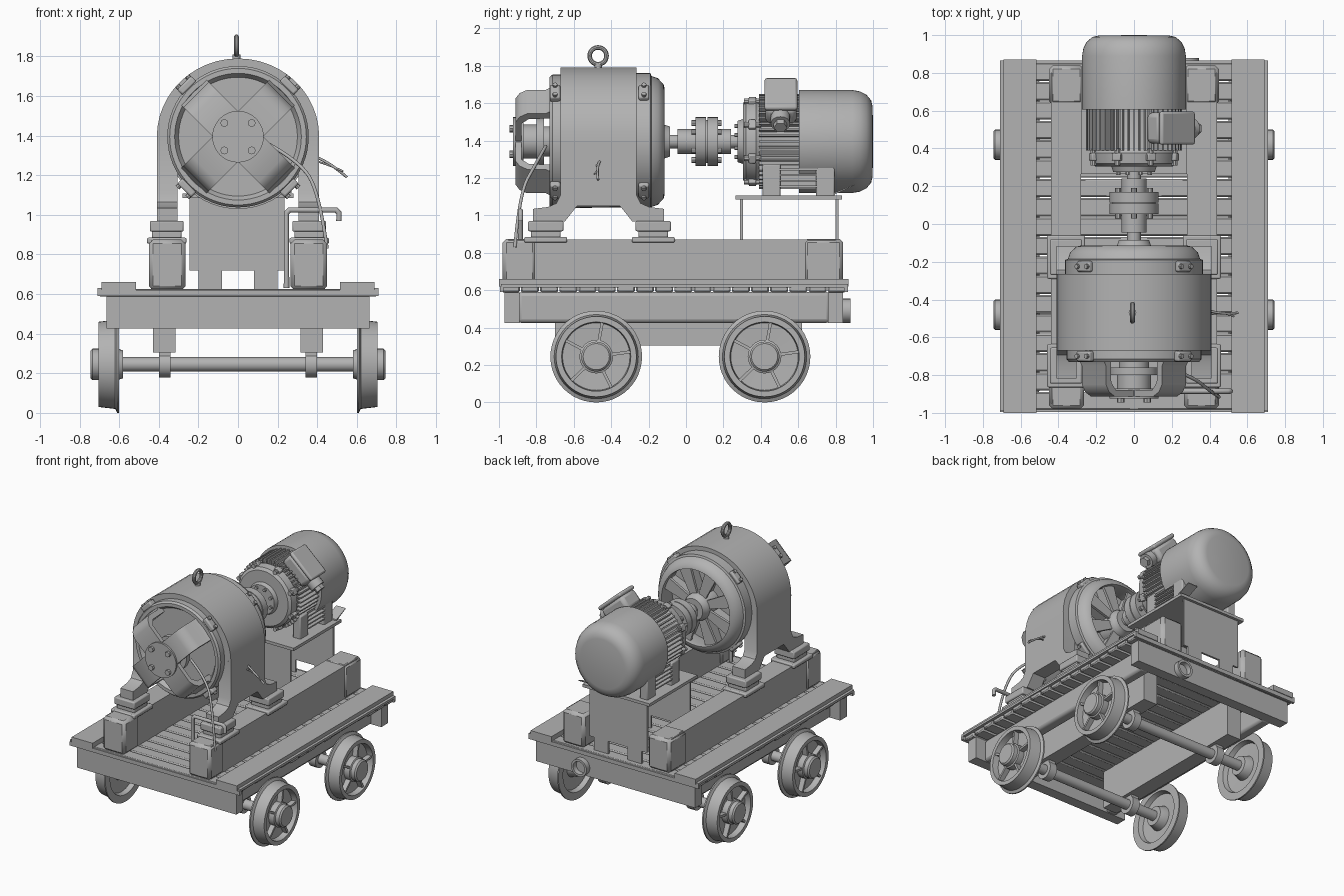
import bpy, bmesh, random
from math import sin, cos, pi, radians
from mathutils import Matrix, Vector

random.seed(4)
if "Cube" in bpy.data.objects:
    bpy.data.objects.remove(bpy.data.objects["Cube"])

GREY = (0.45, 0.45, 0.45, 1)
mat = bpy.data.materials.new("machine grey")
mat.use_nodes = True
mat.diffuse_color = GREY
mat.node_tree.nodes["Principled BSDF"].inputs["Base Color"].default_value = GREY
AX = 1.395  # height of the shaft line


def finish(name, bm, angle=None, bevel=0, segs=2):
    """Turn bm into an object; with an angle, it turns about the shaft line."""
    bmesh.ops.remove_doubles(bm, verts=bm.verts, dist=1e-5)
    bmesh.ops.recalc_face_normals(bm, faces=bm.faces)
    me = bpy.data.meshes.new(name)
    bm.to_mesh(me)
    bm.free()
    me.materials.append(mat)
    me.shade_smooth()
    me.set_sharp_from_angle(angle=radians(35))
    ob = bpy.data.objects.new(name, me)
    bpy.context.collection.objects.link(ob)
    if angle is not None:
        ob.location.z = AX
        ob.rotation_euler.y = -radians(angle)
    if bevel:
        m = ob.modifiers.new("bevel", "BEVEL")
        m.width, m.segments = bevel, segs
    return ob


def box(name, x, y, z, **kw):
    """Box from (min, max) pairs."""
    bm = bmesh.new()
    bmesh.ops.create_cube(bm, size=1)
    for v in bm.verts:
        v.co = [a + (b - a) * (c + 0.5) for (a, b), c in zip((x, y, z), v.co)]
    return finish(name, bm, **kw)


def lathe(name, profile, centre=(0, 0, AX), axis="Y", steps=48):
    """Revolve (position along axis, radius) points."""
    bm = bmesh.new()
    vs = [bm.verts.new((p, 0, r) if axis == "X" else (0, p, r)) for p, r in profile]
    edges = [bm.edges.new(e) for e in zip(vs, vs[1:])]
    bmesh.ops.spin(bm, geom=vs + edges, cent=(0, 0, 0), steps=steps, angle=2 * pi,
                   axis=(1, 0, 0) if axis == "X" else (0, 1, 0))
    bmesh.ops.translate(bm, verts=bm.verts, vec=centre)
    return finish(name, bm)


def prism(name, pts, lo, hi, plane, **kw):
    """Extrude a 2D outline along the axis missing from plane."""
    bm = bmesh.new()
    put = {"XZ": lambda p, d: (p[0], d, p[1]), "YZ": lambda p, d: (d, p[0], p[1]),
           "XY": lambda p, d: (p[0], p[1], d)}[plane]
    f = bm.faces.new([bm.verts.new(put(p, lo)) for p in pts])
    ext = bmesh.ops.extrude_face_region(bm, geom=[f])["geom"]
    move = Vector(put((0, 0), hi - lo))
    bmesh.ops.translate(bm, vec=move, verts=[v for v in ext if isinstance(v, bmesh.types.BMVert)])
    return finish(name, bm, **kw)


def rod(name, p, q, r, angle=None, sides=16):
    """Cylinder between two points."""
    p, q = Vector(p), Vector(q)
    bm = bmesh.new()
    bmesh.ops.create_cone(bm, cap_ends=True, segments=sides, radius1=r, radius2=r, depth=(q - p).length)
    turn = (q - p).to_track_quat("Z", "Y").to_matrix().to_4x4()
    bmesh.ops.transform(bm, matrix=Matrix.Translation((p + q) / 2) @ turn, verts=bm.verts)
    return finish(name, bm, angle)


def tube(name, pts, r, kind="POLY"):
    cu = bpy.data.curves.new(name, "CURVE")
    cu.dimensions, cu.bevel_depth, cu.bevel_resolution, cu.use_fill_caps = "3D", r, 2, True
    cu.resolution_u = 8
    sp = cu.splines.new(kind)
    sp.points.add(len(pts) - 1)
    for pt, co in zip(sp.points, pts):
        pt.co = (*co, 1)
    if kind == "NURBS":
        sp.order_u, sp.use_endpoint_u = 3, True
    cu.materials.append(mat)
    ob = bpy.data.objects.new(name, cu)
    bpy.context.collection.objects.link(ob)


def both(x0, x1):
    return ((x0, x1), (-x1, -x0))


# Wheels, axles and axle hangers
for y in (-0.48, 0.42):
    rod("axle", (-0.66, y, 0.245), (0.66, y, 0.245), 0.037)
    for s in (-1, 1):
        c = (0, y, 0.245)
        rim = [(0.60, 0.19), (0.60, 0.245), (0.61, 0.245), (0.62, 0.225), (0.705, 0.215), (0.705, 0.185), (0.66, 0.18),
               (0.655, 0.085), (0.64, 0.085), (0.635, 0.18), (0.60, 0.19)]
        lathe("wheel", [(s * p, r) for p, r in rim], c, "X")
        hub = [(0.58, 0), (0.58, 0.07), (0.64, 0.09), (0.70, 0.09), (0.705, 0.08), (0.735, 0.08), (0.745, 0.07), (0.745, 0)]
        lathe("wheel_hub", [(s * p, r) for p, r in hub], c, "X", 24)
        for k in range(5):
            a = radians(80 + 72 * k)
            rib = box("wheel_rib", (s * 0.675 - 0.02, s * 0.675 + 0.02), (0.07, 0.19), (-0.008, 0.008))
            rib.location, rib.rotation_euler.x = c, a
        rod("axle_bearing", (s * 0.34, y, 0.245), (s * 0.40, y, 0.245), 0.066, sides=24)
        box("axle_hanger", both(0.34, 0.40)[s < 0], (y - 0.05, y + 0.05), (0.245, 0.42))

# Undercarriage frame
for x in both(0.315, 0.43):
    box("lower_beam", x, (-0.70, 0.62), (0.305, 0.59))
for x in both(0.50, 0.585):
    box("side_beam", x, (-0.90, 0.77), (0.425, 0.59), bevel=0.02)
box("front_beam", (-0.665, 0.665), (-0.97, -0.89), (0.425, 0.59))
box("rear_beam", (-0.665, 0.665), (0.76, 0.84), (0.425, 0.59))
lathe("rear_socket", [(0.83, 0.065), (0.88, 0.065), (0.88, 0.048), (0.845, 0.045), (0.845, 0)], (0.28, 0, 0.49), steps=24)

# Deck of cross planks with long boards on the edges
N, Y0, PITCH = 18, -0.985, 0.1025
for i in range(N):
    w = 0.70 + random.uniform(-0.015, 0.005)
    y = Y0 + i * PITCH
    box("deck_plank", (-w, w), (y, y + PITCH - 0.006), (0.588, 0.625), bevel=0.008, segs=1)
for y in (-0.995, 0.845):
    box("deck_edge", (-0.71, 0.71), (y, y + 0.02), (0.59, 0.62))
for x in both(0.515, 0.69):
    box("edge_board", x, (-1.0, 0.87), (0.62, 0.66))
for x in both(0.66, 0.71):
    box("edge_strip", x, (-0.99, 0.865), (0.615, 0.632))

# Skid beams with end blocks, and stacked mounting pads
for x in both(0.28, 0.44):
    box("skid_beam", x, (-0.95, 0.80), (0.62, 0.87))
for x in both(0.265, 0.45):
    for y in ((-0.98, -0.80), (0.63, 0.84)):
        box("skid_end_block", x, y, (0.62, 0.875), bevel=0.02, segs=1)
for yc in (-0.75, -0.175):
    for s in (0, 1):
        for half, w, z0, z1 in ((0.115, 0.10, 0.855, 0.885), (0.08, 0.075, 0.88, 0.92), (0.095, 0.085, 0.915, 0.97)):
            box("mounting_pad", both(0.36 - w, 0.36 + w)[s], (yc - half, yc + half), (z0, z1), bevel=0.008)

# Generator housing: arch over the top, arched legs at the sides
R = 0.41
arc = [radians(7.5 * k) for k in range(25)]
arch = [(R * cos(a), AX + (R - 0.015) * sin(a)) for a in arc] + [(0.35 * cos(a), AX + 0.35 * sin(a)) for a in reversed(arc)]
prism("generator_arch", arch, -0.67, -0.265, "XZ")
half_leg = [(0.115, 1.05), (0.18, 0.968), (0.35, 0.968), (0.35, 1.035), (0.27, 1.045), (0.225, 1.065), (0.203, 1.11), (0.203, AX)]
leg = [(-0.4675 + d, z) for d, z in half_leg] + [(-0.4675 - d, z) for d, z in reversed(half_leg)]
for x in both(0.305, R):
    prism("generator_leg", leg, *x, "YZ")
lathe("generator_core", [(-0.70, 0), (-0.70, 0.30), (-0.73, 0.32), (-0.73, 0.345), (-0.715, 0.357), (-0.67, 0.357),
                         (-0.26, 0.35), (-0.26, 0)], steps=64)
lathe("rear_shield", [(-0.265, 0.30), (-0.265, 0.365), (-0.19, 0.365), (-0.185, 0.35), (-0.15, 0.338), (-0.12, 0.305),
                      (-0.115, 0.285), (-0.15, 0.28), (-0.265, 0.30)], steps=64)
lathe("rear_shield_hub", [(-0.26, 0.10), (-0.13, 0.10), (-0.115, 0.09), (-0.085, 0.08), (-0.085, 0)])
for k in range(8):
    a = 22.5 + 45 * k
    prism("shield_spoke", [(0.07, -0.028), (0.295, -0.05), (0.295, 0.05), (0.07, 0.028)], 0, 0.02, "XY", angle=a).location.y = 0
    spoke = bpy.context.collection.objects[-1]
    spoke.data.transform(Matrix.Translation((0, -0.14, 0)) @ Matrix.Rotation(pi / 2, 4, "X"))
    spoke.data.transform(Matrix.Shear("YZ", 4, (0, 0)))
    box("shield_vane", (0.08, 0.295), (-0.26, -0.14), (-0.008, 0.008), angle=a)

# Four bent front arms, the bearing hub and rim clamps
arm = [(0.335, -0.70), (0.30, -0.75), (0.30, -0.85), (0.275, -0.89), (0.235, -0.912), (0.09, -0.912),
       (0.09, -0.88), (0.225, -0.88), (0.26, -0.84), (0.265, -0.70)]
for a in (45, 135, 225, 315):
    prism("front_arm", arm, -0.09, 0.09, "XY", angle=a)
    rod("hub_bolt", (0.098, -0.945, 0), (0.098, -0.90, 0), 0.02, a, 8)
    for y in (-0.70, -0.225):
        box("rim_clamp", (0.345, 0.385), (y - 0.028, y + 0.028), (-0.05, 0.05), angle=a, bevel=0.01)
        for z in (-0.035, 0.035):
            rod("clamp_bolt", (0.37, y, z), (0.398, y, z), 0.013, a, 8)
lathe("bearing_hub", [(-0.70, 0.08), (-0.76, 0.08), (-0.76, 0.13), (-0.80, 0.13), (-0.80, 0.09), (-0.87, 0.09),
                      (-0.87, 0.13), (-0.925, 0.13), (-0.925, 0)])

# Lifting eye
bm = bmesh.new()
ring = [bm.verts.new((0.013 * cos(t), 0, 0.045 + 0.013 * sin(t))) for t in (k * pi / 5 for k in range(10))]
ring_edges = [bm.edges.new((ring[k - 1], ring[k])) for k in range(10)]
bmesh.ops.spin(bm, geom=ring + ring_edges, cent=(0, 0, 0), axis=(1, 0, 0), steps=28, angle=2 * pi)
bmesh.ops.translate(bm, verts=bm.verts, vec=(-0.008, -0.47, 1.853))
finish("lifting_eye", bm)
rod("eye_stem", (-0.008, -0.47, 1.77), (-0.008, -0.47, 1.81), 0.02)

# Shaft and bolted coupling
rod("shaft", (0, -0.12, AX), (0, 0.32, AX), 0.036, sides=24)
lathe("coupling", [(-0.045, 0), (-0.045, 0.066), (0.052, 0.066), (0.052, 0.13), (0.108, 0.13), (0.108, 0.115),
                   (0.114, 0.115), (0.114, 0.13), (0.17, 0.13), (0.17, 0.066), (0.24, 0.066), (0.24, 0)])
for k in range(6):
    rod("coupling_bolt", (0.098, 0.03, 0), (0.098, 0.19, 0), 0.016, 60 * k + 30, 8)

# Motor: nose, finned body, cowl
lathe("motor_nose", [(0.275, 0), (0.275, 0.11), (0.305, 0.12), (0.305, 0.205), (0.32, 0.225), (0.375, 0.232),
                     (0.395, 0.22), (0.62, 0.22), (0.62, 0)])
lathe("motor_cowl", [(0.605, 0), (0.605, 0.275), (0.89, 0.275), (0.93, 0.268), (0.965, 0.25), (0.99, 0.22),
                     (0.998, 0.185), (1.0, 0)], steps=64)
for k in range(48):
    box("motor_fin", (0.21, 0.255), (0.39, 0.61), (-0.005, 0.005), angle=7.5 * k)
for k in range(8):
    a = 22.5 + 45 * k
    box("nose_lug", (0.20, 0.25), (0.335, 0.375), (-0.025, 0.025), angle=a, bevel=0.006)
    rod("nose_bolt", (0.232, 0.31, 0), (0.232, 0.40, 0), 0.016, a, 8)
    rod("nose_plate_bolt", (0.09, 0.26, 0), (0.09, 0.28, 0), 0.012, a, 8)

# Terminal box with cable gland
box("terminal_box", (0.22, 0.33), (0.425, 0.59), (-0.115, 0.115), angle=48, bevel=0.025)
box("terminal_lid", (0.325, 0.355), (0.42, 0.595), (-0.12, 0.12), angle=48, bevel=0.012)
rod("cable_gland", (0.28, 0.505, -0.17), (0.28, 0.505, -0.10), 0.052, 48)
rod("gland_nut", (0.28, 0.505, -0.20), (0.28, 0.505, -0.16), 0.036, 48, 6)

# Motor feet, side rails and stand
for s in (0, 1):
    for y in ((0.41, 0.505), (0.695, 0.795)):
        box("motor_foot", both(0.17, 0.235)[s], y, (1.10, 1.275), bevel=0.008)
    box("foot_rail", both(0.12, 0.215)[s], (0.50, 0.70), (1.14, 1.27))
    for k in range(4):
        z = 1.15 + 0.03 * k
        box("rail_fin", both(0.20, 0.24)[s], (0.50, 0.70), (z, z + 0.01))
    for y in (0.29, 0.80):
        box("stand_leg", both(0.08, 0.20)[s], (y, y + 0.015), (0.62, 0.73))
box("stand_top", (-0.28, 0.28), (0.265, 0.835), (1.085, 1.107))
for y in (0.29, 0.80):
    box("stand_plate", (-0.245, 0.235), (y, y + 0.015), (0.72, 1.09))
prism("loose_flap", [(0.79, 1.11), (0.90, 1.16), (0.90, 1.165), (0.79, 1.12)], 0.19, 0.27, "YZ")

# Bent pipe and cables
tube("bent_pipe", [(0.245, -0.885, 0.63), (0.245, -0.885, 1.01), (0.26, -0.885, 1.025), (0.495, -0.885, 1.025),
                   (0.51, -0.885, 1.01), (0.51, -0.885, 0.97)], 0.014)
tube("front_cable", [(0.13, -0.75, 1.37), (0.30, -0.80, 1.28), (0.41, -0.89, 1.12), (0.45, -0.915, 0.83)], 0.009, "NURBS")
tube("side_wire", [(0.40, -0.46, 1.29), (0.47, -0.48, 1.26), (0.55, -0.47, 1.19)], 0.007, "NURBS")
tube("side_wire_short", [(0.40, -0.48, 1.27), (0.47, -0.46, 1.25), (0.53, -0.49, 1.22)], 0.005, "NURBS")
